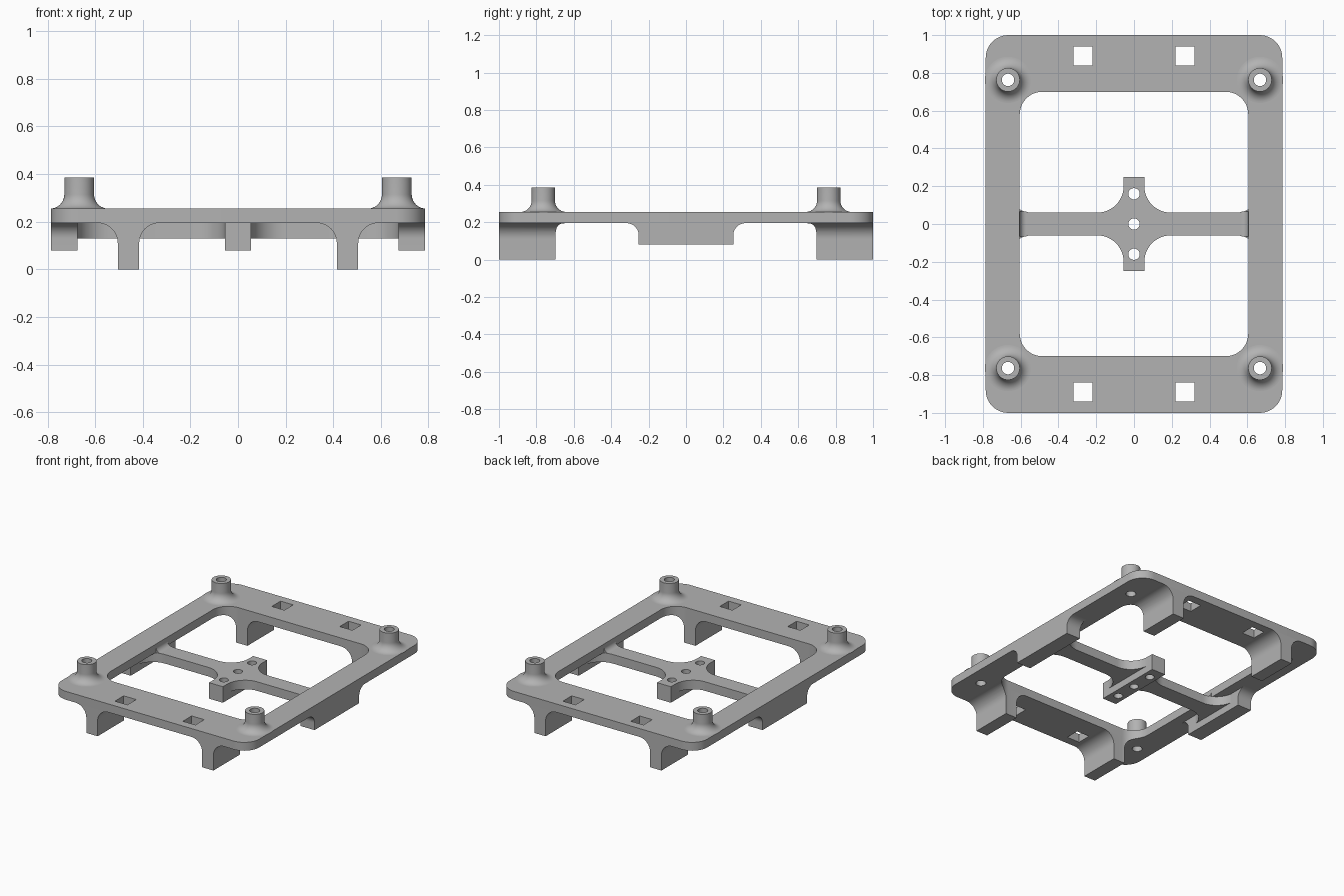
import bpy, bmesh, math

cube = bpy.data.objects.get("Cube")
if cube:
    bpy.data.objects.remove(cube)

grey = bpy.data.materials.new("mid grey")
grey.use_nodes = True
colour = (0.45, 0.45, 0.45, 1)
grey.diffuse_color = colour
grey.node_tree.nodes["Principled BSDF"].inputs["Base Color"].default_value = colour


def arc(cx, cy, r, start, end, n=12):
    angles = [math.radians(start + (end - start) * i / n) for i in range(n + 1)]
    return [(cx + r * math.cos(a), cy + r * math.sin(a)) for a in angles]


def rounded_rect(w, h, r):
    pts = []
    for i, (sx, sy) in enumerate([(1, 1), (-1, 1), (-1, -1), (1, -1)]):
        pts += arc(sx * (w - r), sy * (h - r), r, 90 * i, 90 * i + 90)
    return pts


def circle(x, y, r):
    return arc(x, y, r, 0, 360, 32)[:-1]


def square(x, y, w, h):
    return [(x - w, y - h), (x + w, y - h), (x + w, y + h), (x - w, y + h)]


def finish(bm, name):
    bmesh.ops.recalc_face_normals(bm, faces=bm.faces)
    mesh = bpy.data.meshes.new(name)
    bm.to_mesh(mesh)
    bm.free()
    mesh.materials.append(grey)
    obj = bpy.data.objects.new(name, mesh)
    bpy.context.collection.objects.link(obj)
    return obj


def prism(name, pts, axis, lo, hi):
    """Extrude a 2D outline along an axis from lo to hi."""
    place = {"x": lambda a, b: (lo, a, b), "y": lambda a, b: (a, lo, b),
             "z": lambda a, b: (a, b, lo)}[axis]
    bm = bmesh.new()
    face = bm.faces.new([bm.verts.new(place(a, b)) for a, b in pts])
    new = bmesh.ops.extrude_face_region(bm, geom=[face])["geom"]
    shift = [hi - lo if axis == c else 0 for c in "xyz"]
    bmesh.ops.translate(bm, vec=shift, verts=[v for v in new if isinstance(v, bmesh.types.BMVert)])
    return finish(bm, name)


def lathe(name, profile, x, y, steps=40):
    """Spin a closed radius/height profile about a vertical axis."""
    bm = bmesh.new()
    rings = []
    for i in range(steps):
        a = 2 * math.pi * i / steps
        rings.append([bm.verts.new((x + r * math.cos(a), y + r * math.sin(a), z)) for r, z in profile])
    for i in range(steps):
        p, q = rings[i], rings[(i + 1) % steps]
        for j in range(len(profile)):
            k = (j + 1) % len(profile)
            bm.faces.new((p[j], q[j], q[k], p[k]))
    return finish(bm, name)


def cut(obj, cutters):
    for c in cutters:
        mod = obj.modifiers.new("cut", "BOOLEAN")
        mod.operation = "DIFFERENCE"
        mod.solver = "EXACT"
        mod.object = c
    baked = bpy.data.meshes.new_from_object(obj.evaluated_get(bpy.context.evaluated_depsgraph_get()))
    obj.modifiers.clear()
    obj.data = baked


SIDES = (-1, 1)
CORNERS = [(sx, sy) for sx in SIDES for sy in SIDES]
UNDER, TOP = 0.195, 0.255
POST_X, POST_Y, HOLE = 0.667, 0.763, 0.033
parts, cutters = [], []

# Cutters: central opening, square slots, post holes, hub holes
opening = prism("opening_cutter", rounded_rect(0.605, 0.7, 0.12), "z", -0.1, 0.5)
slots = [prism("slot_cutter", square(sx * 0.27, sy * 0.89, 0.05, 0.05), "z", 0.1, 0.4) for sx, sy in CORNERS]
post_holes = [prism("post_hole_cutter", circle(sx * POST_X, sy * POST_Y, HOLE), "z", 0.1, 0.5) for sx, sy in CORNERS]
hub_holes = [prism("hub_hole_cutter", circle(0, y, 0.03), "z", 0, 0.4) for y in (-0.16, 0, 0.16)]
cutters = [opening] + slots + post_holes + hub_holes

# Rectangular frame plate
frame = prism("frame", rounded_rect(0.785, 1, 0.12), "z", UNDER, TOP)
cut(frame, [opening] + slots + post_holes)
parts.append(frame)

# Hollow posts with flared feet
flare = arc(0.1225, TOP + 0.06, 0.06, 270, 180)
post_profile = [(HOLE, TOP)] + flare + [(0.0625, 0.385), (HOLE, 0.385)]
for sx, sy in CORNERS:
    parts.append(lathe("post", post_profile, sx * POST_X, sy * POST_Y))


def foot_profile(centre, half, bottom, r):
    """Upright foot that widens into the plate through two fillets."""
    z = UNDER - r
    right = arc(centre + half + r, z, r, 180, 90)
    left = arc(centre - half - r, z, r, 90, 0)
    return [(centre - half, bottom), (centre + half, bottom)] + right + left


# Four legs, trimmed to the rounded opening
for sx, sy in CORNERS:
    leg = prism("leg", foot_profile(sx * 0.46, 0.045, 0, 0.085), "y", sy * 0.55, sy * 1.0)
    cut(leg, [opening])
    parts.append(leg)

# Rails under the long sides
for sx in SIDES:
    parts.append(prism("side_rail", foot_profile(0, 0.253, 0.08, 0.065), "x", sx * 0.675, sx * 0.785))

# Cross bar with curved hub and flared ends
quarter = arc(0.537, 0.2, 0.14, 0, -90) + arc(0.195, 0.2, 0.14, 270, 180) + [(0.055, 0.25)]
half = quarter + [(-x, y) for x, y in reversed(quarter)]
cross_bar = prism("cross_bar", half + [(-x, -y) for x, y in half], "z", 0.13, UNDER)
hub_rib = prism("hub_rib", square(0, 0, 0.055, 0.25), "z", 0.08, 0.13)
for obj in (cross_bar, hub_rib):
    cut(obj, hub_holes)
    parts.append(obj)

# Small fillets where the bar meets the inside of the frame
for sx in SIDES:
    curve = arc(0.57, UNDER + 0.035, 0.035, -90, 0)
    parts.append(prism("bar_fillet", [(sx * x, z) for x, z in curve + [(0.605, UNDER)]], "y", -0.065, 0.065))

for c in cutters:
    bpy.data.objects.remove(c)

# Smooth the curved faces, keep corners crisp
bpy.ops.object.select_all(action="DESELECT")
for p in parts:
    p.select_set(True)
bpy.context.view_layer.objects.active = frame
bpy.ops.object.shade_smooth_by_angle(angle=math.radians(30))
